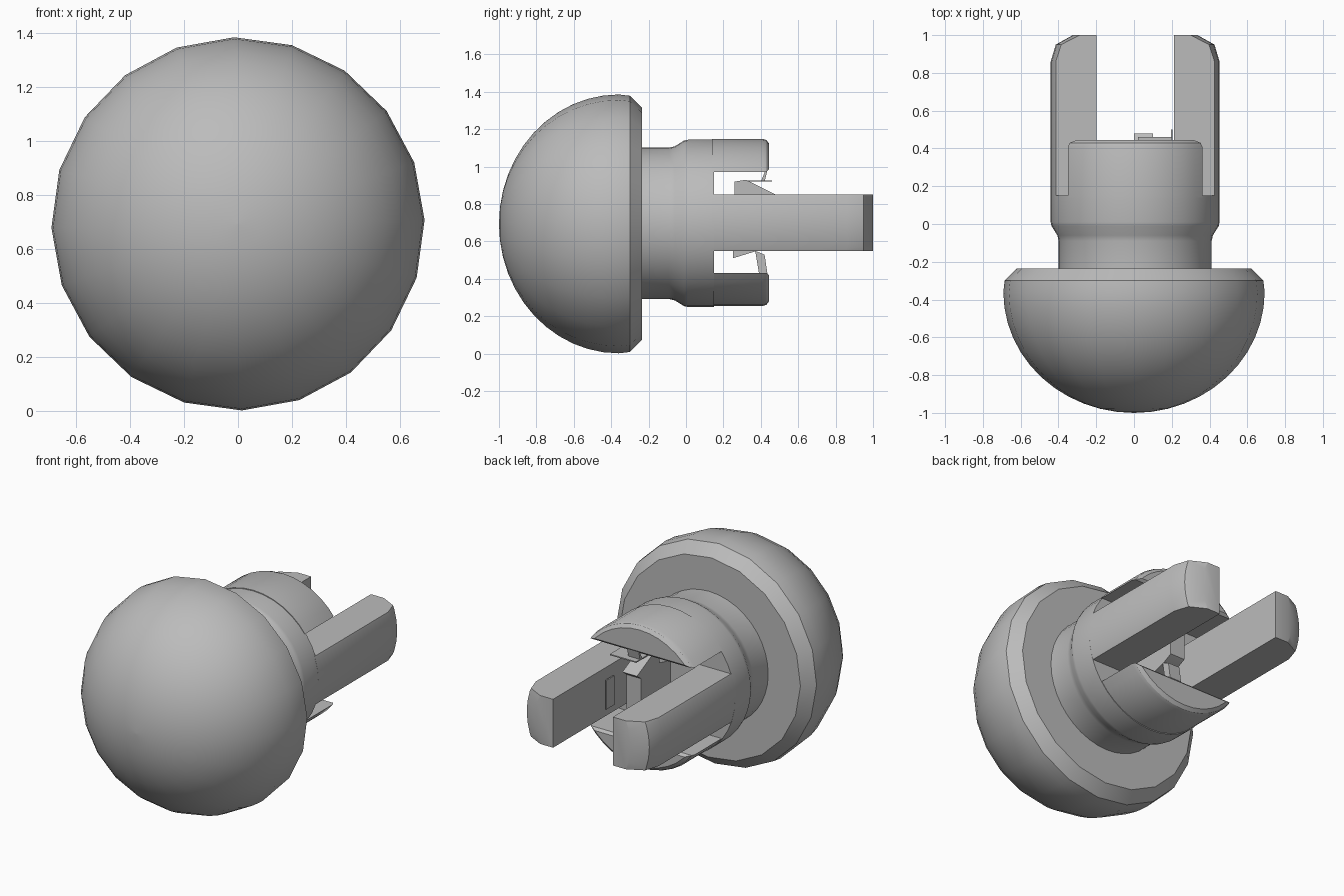
import bpy
import bmesh
import math
from mathutils import Vector

cube = bpy.data.objects.get("Cube")
if cube:
    bpy.data.objects.remove(cube, do_unlink=True)

AXIS_Z = 0.694      # height of the long axis
SHAFT_X = 0.006     # slight sideways offset of the shaft

grey = bpy.data.materials.new("plain_grey")
grey.use_nodes = True
grey.diffuse_color = (0.5, 0.5, 0.5, 1)
grey.node_tree.nodes["Principled BSDF"].inputs["Base Color"].default_value = (0.5, 0.5, 0.5, 1)


def finish(name, bm, location, angle=30):
    bmesh.ops.recalc_face_normals(bm, faces=bm.faces)
    mesh = bpy.data.meshes.new(name)
    bm.to_mesh(mesh)
    bm.free()
    mesh.materials.append(grey)
    obj = bpy.data.objects.new(name, mesh)
    obj.location = location
    bpy.context.collection.objects.link(obj)
    bpy.ops.object.select_all(action='DESELECT')
    obj.select_set(True)
    bpy.context.view_layer.objects.active = obj
    bpy.ops.object.shade_smooth_by_angle(angle=math.radians(angle))
    return obj


def lathe(profile, sides, turn=0.0):
    """Closed solid of revolution around y from (y, radius) pairs."""
    bm = bmesh.new()
    rings = []
    for y, r in profile:
        ring = []
        for i in range(sides):
            a = turn + math.tau * i / sides
            ring.append(bm.verts.new((r * math.cos(a), y, r * math.sin(a))))
        rings.append(ring)
    for a, b in zip(rings, rings[1:]):
        for i in range(sides):
            j = (i + 1) % sides
            bm.faces.new((a[i], a[j], b[j], b[i]))
    bm.faces.new(rings[0])
    bm.faces.new(rings[-1])
    return bm


def slice_off(bm, point, normal):
    """Remove everything on the normal side of a plane and cap the cut."""
    cut = bmesh.ops.bisect_plane(bm, geom=bm.verts[:] + bm.edges[:] + bm.faces[:],
                                 plane_co=point, plane_no=normal, clear_outer=True)
    edges = [e for e in cut["geom_cut"] if isinstance(e, bmesh.types.BMEdge)]
    bmesh.ops.contextual_create(bm, geom=edges)


def prism(name, outline, x0, x1):
    """Extrude a (y, z) outline along x."""
    bm = bmesh.new()
    face = bm.faces.new([bm.verts.new((x0, y, z)) for y, z in outline])
    out = bmesh.ops.extrude_face_region(bm, geom=[face])
    moved = [v for v in out["geom"] if isinstance(v, bmesh.types.BMVert)]
    bmesh.ops.translate(bm, vec=(x1 - x0, 0, 0), verts=moved)
    return finish(name, bm, (0, 0, 0))


# Domed head with a chamfered rim
STEPS = 12
dome = []
for k in range(STEPS + 1):
    a = max(0.004, math.pi / 2 * k / STEPS)
    dome.append((-0.36 - 0.64 * math.cos(a), 0.692 * math.sin(a)))
dome += [(-0.3, 0.685), (-0.235, 0.62)]
finish("domed_head", lathe(dome, 20, math.radians(1.2)), (0, 0, AXIS_Z), 25)

# Neck and stepped shaft body
body = [(-0.25, 0.405), (-0.09, 0.405), (-0.06, 0.412), (-0.01, 0.443), (0.01, 0.447), (0.15, 0.447)]
finish("shaft_body", lathe(body, 40), (SHAFT_X, 0, AXIS_Z + 0.003))

# Upper and lower cheeks
for side, name in ((1, "upper_cheek"), (-1, "lower_cheek")):
    bm = lathe([(0.14, 0.447), (0.41, 0.447), (0.43, 0.44), (0.445, 0.42)], 40)
    slice_off(bm, (0, 0, side * 0.27), (0, 0, -side))
    slice_off(bm, (0, 0.43, side * 0.27), Vector((0, 1, -side)))
    finish(name, bm, (SHAFT_X, 0, AXIS_Z + 0.008))

# Two long prongs with tapered tips
for side, name in ((1, "left_prong"), (-1, "right_prong")):
    bm = lathe([(0.14, 0.447), (0.86, 0.447), (0.95, 0.42), (1.0, 0.33)], 40)
    slice_off(bm, (side * 0.205, 0, 0), (-side, 0, 0))
    for up in (1, -1):
        slice_off(bm, (0, 0, up * 0.15), (0, 0, up))
    finish(name, bm, (SHAFT_X, 0, AXIS_Z + 0.006))

# Small clip seated between the prongs
prism("clip_post", [(0.14, 0.58), (0.14, 0.82), (0.26, 0.85), (0.26, 0.92), (0.32, 0.93),
                    (0.48, 0.85), (0.44, 0.82), (0.44, 0.58), (0.38, 0.55), (0.25, 0.51),
                    (0.25, 0.56)], 0.0, 0.1)
prism("clip_upper_tab", [(0.33, 0.92), (0.33, 0.927), (0.46, 0.927), (0.46, 0.92)], 0.02, 0.2)
prism("clip_upper_leg", [(0.4, 0.92), (0.42, 0.92), (0.435, 0.98), (0.425, 0.98)], 0.02, 0.1)
prism("clip_lower_leg", [(0.37, 0.55), (0.42, 0.53), (0.435, 0.43), (0.39, 0.43)], 0.02, 0.1)
prism("clip_side_plate", [(0.42, 0.6), (0.42, 0.78), (0.5, 0.78), (0.5, 0.6)], 0.195, 0.203)
